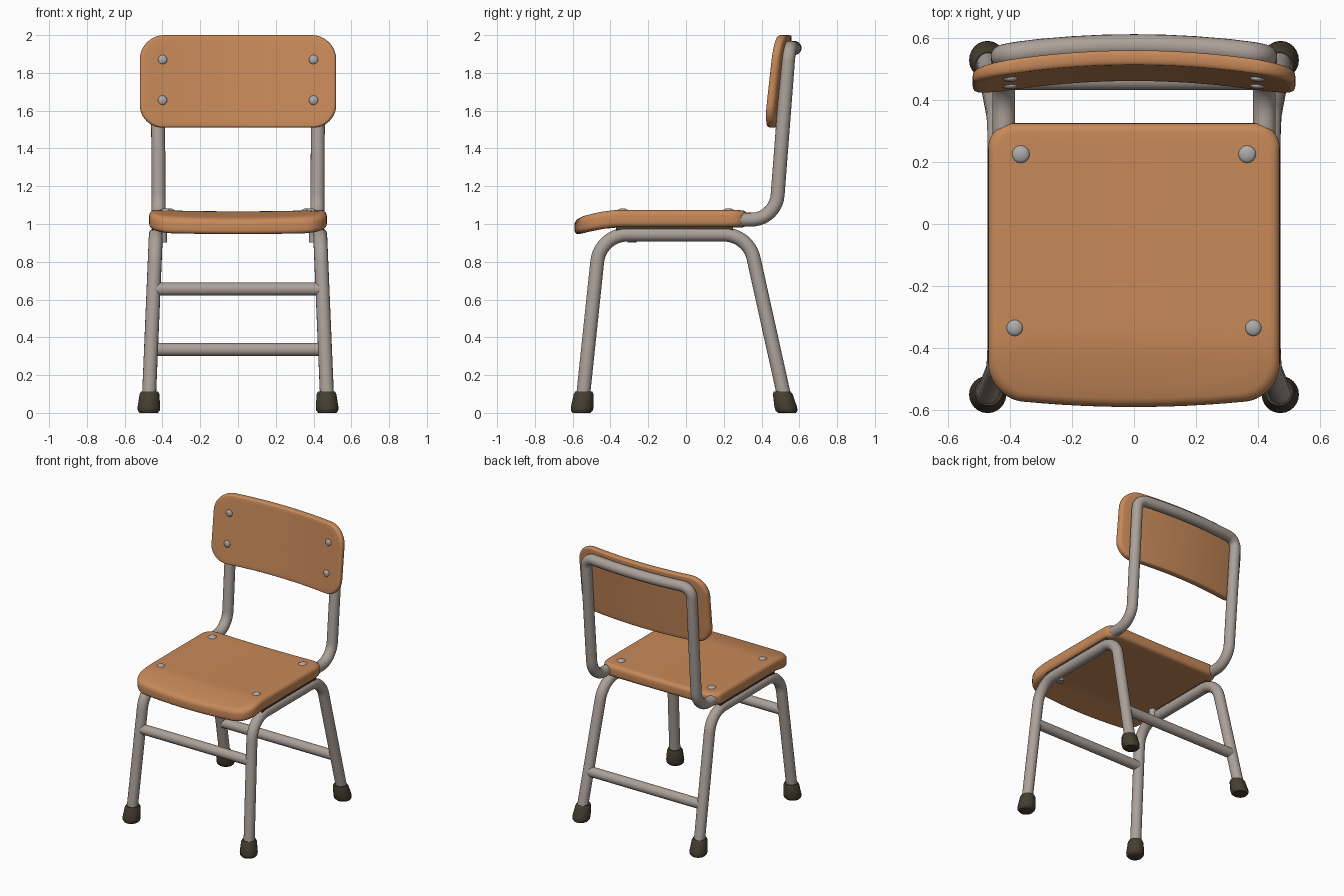
import bpy, bmesh, math
from mathutils import Vector

if "Cube" in bpy.data.objects:
    bpy.data.objects.remove(bpy.data.objects["Cube"])


def material(name, col):
    m = bpy.data.materials.new(name)
    m.diffuse_color = (*col, 1)
    m.use_nodes = True
    m.node_tree.nodes["Principled BSDF"].inputs["Base Color"].default_value = m.diffuse_color
    return m


WOOD = material("warm wood", (0.57, 0.25, 0.10))
METAL = material("painted steel", (0.41, 0.355, 0.32))
RUBBER = material("dark rubber", (0.06, 0.048, 0.03))
BOLT = material("bolt grey", (0.42, 0.41, 0.40))


def finish(bm, name, mat, angle=40):
    bmesh.ops.recalc_face_normals(bm, faces=bm.faces[:])
    me = bpy.data.meshes.new(name)
    bm.to_mesh(me)
    bm.free()
    ob = bpy.data.objects.new(name, me)
    bpy.context.collection.objects.link(ob)
    me.materials.append(mat)
    bpy.ops.object.select_all(action='DESELECT')
    ob.select_set(True)
    bpy.context.view_layer.objects.active = ob
    bpy.ops.object.shade_smooth_by_angle(angle=math.radians(angle))
    return ob


def fillet(points):
    """points: (x, y, z, radius); returns a path with rounded corners."""
    pts = [Vector(p[:3]) for p in points]
    out = [pts[0]]
    for i in range(1, len(pts) - 1):
        r, p = points[i][3], pts[i]
        if r == 0:
            out.append(p)
            continue
        a, b = (pts[i - 1] - p).normalized(), (pts[i + 1] - p).normalized()
        half = a.angle(b) / 2
        c = p + (a + b).normalized() * r / math.sin(half)
        t = r / math.tan(half)
        va, vb = (p + a * t - c).normalized(), (p + b * t - c).normalized()
        out += [c + r * va.slerp(vb, k / 10) for k in range(11)]
    return out + [pts[-1]]


def skin(bm, rings):
    n = len(rings[0])
    for A, B in zip(rings, rings[1:]):
        for k in range(n):
            j = (k + 1) % n
            bm.faces.new((A[k], A[j], B[j], B[k]))


def tube(name, points, r=0.037, sides=20):
    path = fillet(points)
    bm = bmesh.new()
    rings, n = [], None
    for i, p in enumerate(path):
        t = (path[min(i + 1, len(path) - 1)] - path[max(i - 1, 0)]).normalized()
        n = t.orthogonal() if n is None else n - t * n.dot(t)
        n.normalize()
        b = t.cross(n)
        rings.append([bm.verts.new(p + r * (n * math.cos(q) + b * math.sin(q)))
                      for q in (2 * math.pi * k / sides for k in range(sides))])
    skin(bm, rings)
    bm.faces.new(rings[0])
    bm.faces.new(rings[-1])
    return finish(bm, name, METAL)


def outline(hw, v0, v1, r_low, r_high):
    """Rounded rectangle, counter-clockwise, with subdivided straight sides."""
    corners = [(hw - r_low, v0 + r_low, r_low, -90), (hw - r_high, v1 - r_high, r_high, 0),
               (r_high - hw, v1 - r_high, r_high, 90), (r_low - hw, v0 + r_low, r_low, 180)]
    arcs = [[Vector((x + r * math.cos(math.radians(a + 9 * k)),
                     y + r * math.sin(math.radians(a + 9 * k)))) for k in range(11)]
            for x, y, r, a in corners]
    pts = []
    for i, arc in enumerate(arcs):
        nxt = arcs[(i + 1) % 4][0]
        pts += arc + [arc[-1].lerp(nxt, k / 12) for k in range(1, 12)]
    return pts


def panel(name, pts, thick, edge, warp):
    """Rounded slab: concentric rings of the outline, bent by warp(u, v, w)."""
    mid = Vector((0, (min(p.y for p in pts) + max(p.y for p in pts)) / 2))
    size = max(p.x for p in pts)
    arc = [(1 - edge / size * (1 - math.cos(q)), edge * math.sin(q))
           for q in (math.pi / 2 * k / 5 for k in range(6))]
    inner = [k / 10 * arc[-1][0] for k in range(1, 10)]
    prof = [(s, 0) for s in inner] + [(s, edge - h) for s, h in reversed(arc)]
    prof += [(s, thick - edge + h) for s, h in arc] + [(s, thick) for s in reversed(inner)]
    bm = bmesh.new()
    rings = [[bm.verts.new(warp(*(mid + (p - mid) * s), w)) for p in pts] for s, w in prof]
    skin(bm, rings)
    n = len(pts)
    for ring, w in ((rings[0], 0), (rings[-1], thick)):
        c = bm.verts.new(warp(mid.x, mid.y, w))
        for k in range(n):
            bm.faces.new((ring[k], ring[(k + 1) % n], c))
    return finish(bm, name, WOOD, 60)


def seat_warp(u, v, w):
    bow = 0.03 * (1 - (u / 0.47) ** 2) * min(max(-v / 0.5, 0), 1)
    y = v - bow
    drop = 0.042 * (max(-y - 0.37, 0) / 0.22) ** 1.4
    dish = 0.008 * (1 - (u / 0.47) ** 2) * (w / 0.093)
    return (u, y, 0.982 + w - drop - dish)


def back_front(u, v):
    return 0.41 + 0.11 * v + 0.05 * (1 - (u / 0.52) ** 2)


# Seat and bowed backrest
panel("seat", outline(0.47, -0.56, 0.325, 0.11, 0.08), 0.093, 0.03, seat_warp)
panel("backrest", outline(0.52, 0, 0.49, 0.12, 0.13), 0.047, 0.02,
      lambda u, v, w: (u, back_front(u, v) + w, 1.51 + v))

# Back frame: one bent tube with a bowed top rail
half = [(0.42, 0.26, 1.023, 0), (0.42, 0.475, 1.023, 0.14), (0.425, 0.545, 1.932, 0.07)]
rail = [(x, 0.545 + 0.03 * (1 - (x / 0.425) ** 2), 1.932, 0)
        for x in (0.3, 0.2, 0.1, 0, -0.1, -0.2, -0.3)]
tube("back_frame", half + rail + [(-x, y, z, r) for x, y, z, r in reversed(half)])

# Stretchers
tube("front_stretcher", [(-0.445, -0.485, 0.655, 0), (0.445, -0.485, 0.655, 0)], 0.035)
tube("rear_stretcher", [(-0.46, 0.466, 0.335, 0), (0.46, 0.466, 0.335, 0)], 0.035)


def bolt(name, loc, scale):
    bm = bmesh.new()
    bmesh.ops.create_uvsphere(bm, u_segments=16, v_segments=8, radius=1)
    for v in bm.verts:
        v.co = [l + c * s for l, c, s in zip(loc, v.co, scale)]
    finish(bm, name, BOLT)


def foot(name, x, y, top):
    bm = bmesh.new()
    rings = []
    for r, z in ((0.048, 0), (0.058, 0.012), (0.06, 0.03), (0.052, 0.1), (0.045, 0.113)):
        cx, cy = x + (top[0] - x) * z / 0.9, y + (top[1] - y) * z / 0.9
        rings.append([bm.verts.new((cx + r * math.cos(q), cy + r * math.sin(q), z))
                      for q in (math.pi * k / 12 for k in range(24))])
    skin(bm, rings)
    bm.faces.new(rings[0])
    bm.faces.new(rings[-1])
    finish(bm, name, RUBBER, 50)


for s, side in ((-1, "left"), (1, "right")):
    # Side leg loop: front leg, seat rail, rear leg
    tube(f"{side}_legs", [(s * 0.473, -0.55, 0.04, 0), (s * 0.435, -0.455, 0.944, 0.16),
                          (s * 0.435, 0.33, 0.944, 0.16), (s * 0.473, 0.53, 0.04, 0)])
    foot(f"{side}_front_foot", s * 0.473, -0.553, (s * 0.435, -0.455))
    foot(f"{side}_rear_foot", s * 0.473, 0.535, (s * 0.435, 0.33))
    # Dark spacer strip between seat rail and seat
    bm = bmesh.new()
    bmesh.ops.create_cube(bm, size=1)
    for v in bm.verts:
        v.co = (s * 0.435 + v.co.x * 0.04, -0.06 + v.co.y * 0.62, 0.974 + v.co.z * 0.024)
    finish(bm, f"{side}_spacer", RUBBER)
    # Seat bolts, backrest bolts and the bolt end under the seat
    bolt(f"{side}_seat_bolt_rear", (s * 0.365, 0.225, 1.07), (0.029, 0.029, 0.013))
    bolt(f"{side}_seat_bolt_front", (s * 0.385, -0.335, 1.07), (0.027, 0.027, 0.013))
    for z in (1.655, 1.87):
        bolt(f"{side}_back_bolt", (s * 0.4, back_front(0.4, z - 1.51), z), (0.025, 0.012, 0.025))
    tube(f"{side}_bolt_end", [(s * 0.4, -0.285, 0.902, 0), (s * 0.4, -0.285, 0.99, 0)], 0.025, 12)
